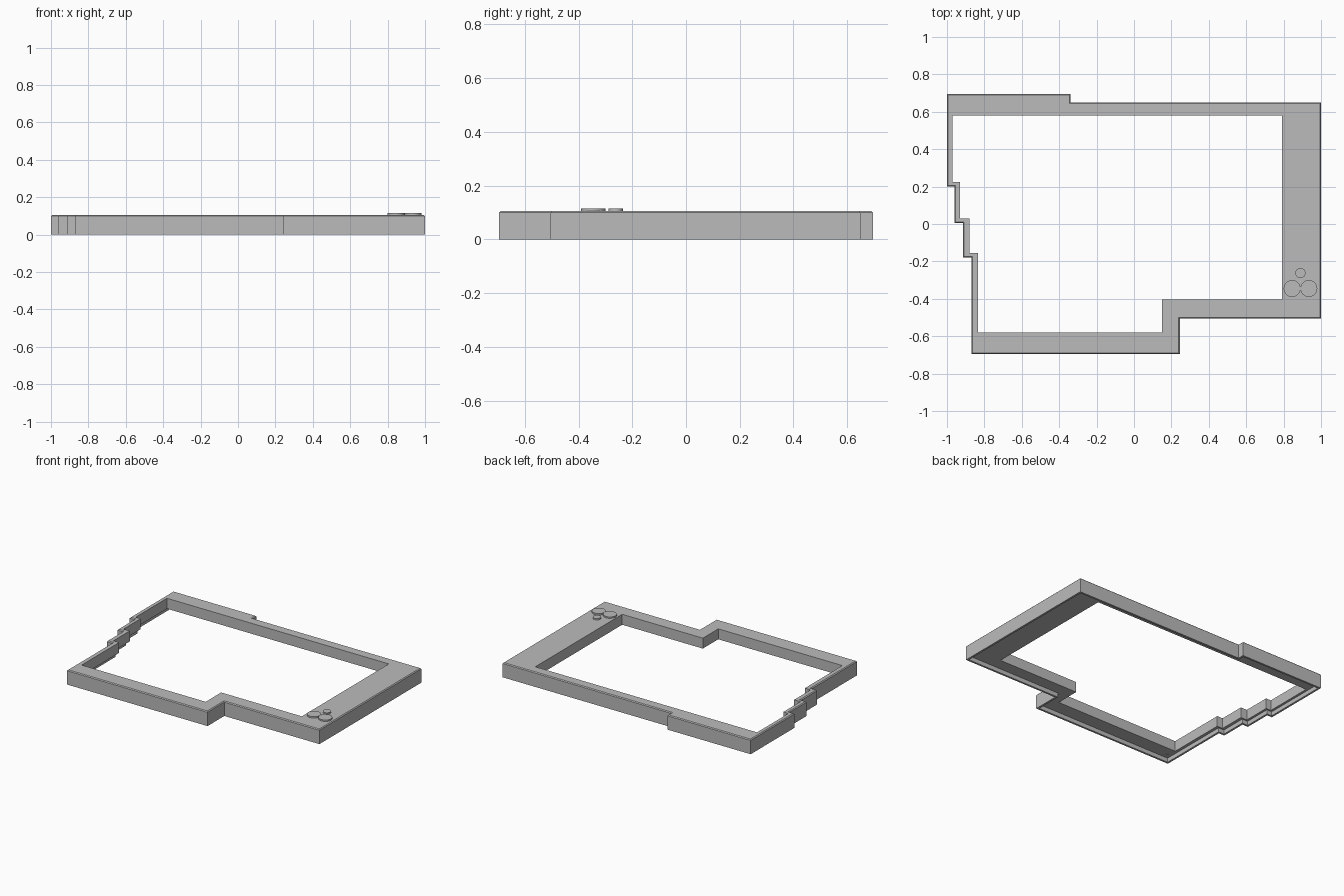
import bpy, bmesh
from mathutils import Vector

cube = bpy.data.objects.get("Cube")
if cube:
    bpy.data.objects.remove(cube, do_unlink=True)

grey = bpy.data.materials.new("plain grey")
grey.use_nodes = True
COLOR = (0.5, 0.5, 0.5, 1)
grey.diffuse_color = COLOR
grey.node_tree.nodes["Principled BSDF"].inputs["Base Color"].default_value = COLOR

TOP, LEDGE, SKIRT, CHAMFER = 0.105, 0.03, 0.014, 0.006

# Clockwise outlines of the frame and its opening
OUTER = [(-1, .695), (-.34, .695), (-.34, .65), (1, .65), (1, -.505), (.245, -.505),
         (.245, -.695), (-.87, -.695), (-.87, -.18), (-.915, -.18), (-.915, .005),
         (-.96, .005), (-.96, .2), (-1, .2)]
INNER = [(-.97, .58), (.79, .58), (.79, -.405), (.15, -.405), (.15, -.58), (-.835, -.58),
         (-.835, -.155), (-.88, -.155), (-.88, .03), (-.93, .03), (-.93, .225), (-.97, .225)]


def inset(points, d):
    """Move every edge of a clockwise right-angled outline inward by d."""
    result = []
    for i, p in enumerate(points):
        p = Vector(p)
        a = (p - Vector(points[i - 1])).normalized()
        b = (Vector(points[(i + 1) % len(points)]) - p).normalized()
        result.append(p + d * Vector((a.y + b.y, -a.x - b.x)))
    return result


def finish(bm, name):
    bmesh.ops.recalc_face_normals(bm, faces=bm.faces)
    mesh = bpy.data.meshes.new(name)
    bm.to_mesh(mesh)
    bm.free()
    mesh.materials.append(grey)
    obj = bpy.data.objects.new(name, mesh)
    bpy.context.collection.objects.link(obj)
    return obj


def ring(bm, points, z):
    return [bm.verts.new((p[0], p[1], z)) for p in points]


def bridge(bm, a, b):
    for i in range(len(a)):
        j = (i + 1) % len(a)
        bm.faces.new((a[i], a[j], b[j], b[i]))


def fill_between(bm, a, b):
    edges = [bm.edges.get((r[i - 1], r[i])) for r in (a, b) for i in range(len(r))]
    bmesh.ops.triangle_fill(bm, edges=edges, use_beauty=True, use_dissolve=False)


# Frame: chamfered outside, thin skirt below, solid ledge around the opening
bm = bmesh.new()
skirt_line = inset(OUTER, SKIRT)
outside = [ring(bm, skirt_line, LEDGE), ring(bm, skirt_line, 0), ring(bm, OUTER, 0),
           ring(bm, OUTER, TOP - CHAMFER), ring(bm, inset(OUTER, CHAMFER), TOP)]
for low, high in zip(outside, outside[1:]):
    bridge(bm, low, high)
opening = [ring(bm, INNER, LEDGE), ring(bm, INNER, TOP)]
bridge(bm, *opening)
fill_between(bm, outside[0], opening[0])
fill_between(bm, outside[-1], opening[1])
finish(bm, "frame")


def disc(name, x, y, z, radius, depth):
    bm = bmesh.new()
    bmesh.ops.create_cone(bm, cap_ends=True, segments=32, radius1=radius,
                          radius2=radius, depth=depth)
    bmesh.ops.translate(bm, vec=(x, y, z), verts=bm.verts)
    obj = finish(bm, name)
    bpy.context.view_layer.objects.active = obj
    obj.select_set(True)
    bpy.ops.object.shade_smooth_by_angle()
    obj.select_set(False)


# Low round bosses on the wide side, and a small stud under one corner
for side, x in (("right", .845), ("left", .935)):
    disc(side + "_boss", x, -.345, TOP + .003, .045, .014)
disc("upper_boss", .89, -.262, TOP + .003, .027, .014)
disc("underside_stud", -.82, -.645, LEDGE, .01, .008)
